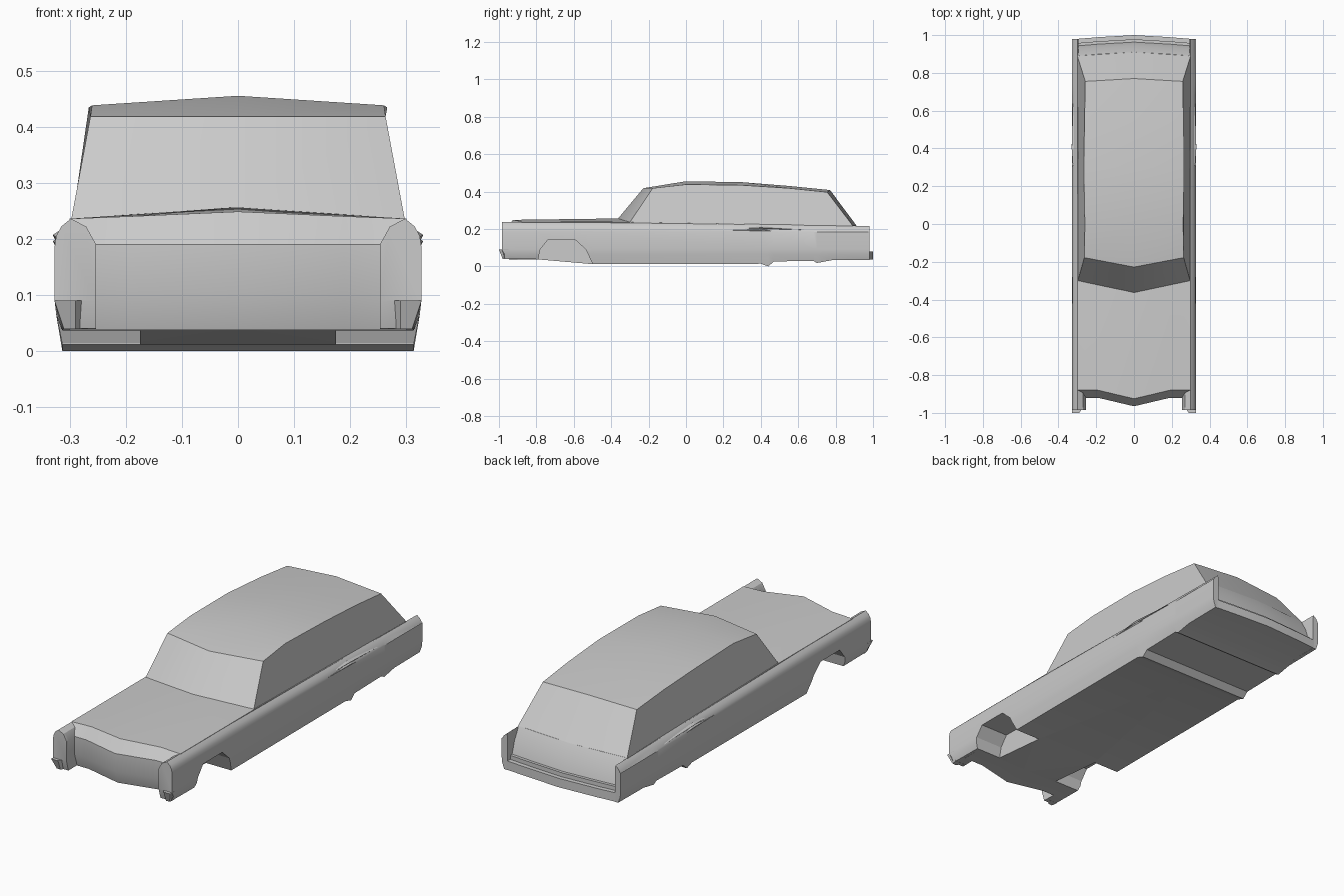
import bpy, bmesh, math

cube = bpy.data.objects.get("Cube")
if cube:
    bpy.data.objects.remove(cube)

paint = bpy.data.materials.new("plain_grey")
paint.use_nodes = True
GREY = (0.6, 0.6, 0.6, 1)
paint.diffuse_color = GREY
paint.node_tree.nodes["Principled BSDF"].inputs["Base Color"].default_value = GREY


def loft(name, rings, smooth=True):
    """Skin a row of closed rings and cap both ends."""
    bm = bmesh.new()
    rows = [[bm.verts.new(p) for p in ring] for ring in rings]
    n = len(rows[0])
    for a, b in zip(rows, rows[1:]):
        for i in range(n):
            j = (i + 1) % n
            bm.faces.new((a[i], a[j], b[j], b[i]))
    bm.faces.new(rows[0])
    bm.faces.new(rows[-1])
    bmesh.ops.recalc_face_normals(bm, faces=bm.faces)
    mesh = bpy.data.meshes.new(name)
    bm.to_mesh(mesh)
    bm.free()
    mesh.materials.append(paint)
    ob = bpy.data.objects.new(name, mesh)
    bpy.context.collection.objects.link(ob)
    if smooth:
        select(ob)
        bpy.ops.object.shade_smooth_by_angle(angle=math.radians(28))
    return ob


def select(ob):
    bpy.ops.object.select_all(action="DESELECT")
    ob.select_set(True)
    bpy.context.view_layer.objects.active = ob


def cut(ob, cutter):
    mod = ob.modifiers.new("arch", "BOOLEAN")
    mod.operation = "DIFFERENCE"
    mod.solver = "EXACT"
    mod.object = cutter
    select(ob)
    bpy.ops.object.modifier_apply(modifier=mod.name)


# Underside line (y, z), shared by the body and the fenders
UNDER = [(-0.8, 0.038), (-0.5, 0.012), (0.4, 0.014), (0.44, 0.0), (0.47, 0.026),
         (0.68, 0.03), (0.7, 0.018), (0.78, 0.033)]


# Main body: lengthwise outlines lofted across the width
def body_ring(x, front, crown, bow):
    upper = [(front + 0.02, 0.038), (front, 0.1), (front, 0.19), (front + 0.04, 0.236 + crown * 0.6),
             (-0.3, 0.236 + crown), (0.6, 0.22), (0.89 + bow, 0.22), (0.925 + bow, 0.16),
             (0.943 + bow, 0.1), (0.958 + bow, 0.1), (0.958 + bow, 0.08),
             (0.98 + bow, 0.08), (0.98 + bow, 0.036)]
    return [(x, y, z) for y, z in upper + UNDER[::-1]]


HALF = [(0.3, -0.92, 0, 0), (0.19, -0.92, 0.007, 0.009), (0, -0.965, 0.021, 0.02)]
body = loft("main_body", [body_ring(-x, *r) for x, *r in HALF]
            + [body_ring(x, *r) for x, *r in HALF[1::-1]])

# Cabin: side outline, centre outline, side outline
SIDE = [(0.297, -0.3, 0.236), (0.263, -0.178, 0.418), (0.26, 0, 0.438), (0.266, 0.3, 0.434),
        (0.262, 0.55, 0.418), (0.258, 0.755, 0.397), (0.3, 0.89, 0.22), (0.3, 0.3, 0.2)]
MID = [(0, -0.363, 0.256), (0, -0.228, 0.418), (0, 0, 0.455), (0, 0.3, 0.45),
       (0, 0.55, 0.43), (0, 0.77, 0.408), (0, 0.91, 0.22), (0, 0.3, 0.2)]
loft("cabin", [[(-x, y, z) for x, y, z in SIDE], MID, SIDE])

# Fenders: cross-sections lofted along the length, with wheel arches cut out
ARCH = [(-0.79, -0.05), (-0.79, 0.04), (-0.78, 0.09), (-0.74, 0.14), (-0.59, 0.14),
        (-0.535, 0.09), (-0.5, 0.014), (-0.49, -0.05)]
STATIONS = [(-0.985, 0.09)] + [(-0.97, 0.04)] + UNDER + [(0.98, 0.035)]


def fender_ring(side, y, low):
    rear = max(0, min(1, (y + 0.9) / 1.3))
    inner = 0.253 + 0.042 * rear
    lift = -0.02 * max(0, (y + 0.3) / 1.28)
    shape = [(inner, low), (inner, 0.19), (inner + (0.297 - inner) * 0.4, 0.222 + lift),
             (0.298, 0.236 + lift), (0.315, 0.222 + lift), (0.324, 0.205 + lift),
             (0.327, 0.185), (0.327, 0.092), (0.324 if low < 0.06 else 0.327, 0.091 if low > 0.06 else 0.065),
             (0.313, low)]
    return [(side * x, y, z) for x, z in shape]


for side, word in ((1, "left"), (-1, "right")):
    fender = loft(word + "_fender", [fender_ring(side, y, z) for y, z in STATIONS])
    cutter = loft("arch_cutter", [[(side * x, y, z) for y, z in ARCH] for x in (0.175, 0.4)], False)
    cutter.hide_render = True
    cut(fender, cutter)
    cut(body, cutter)
    bpy.data.objects.remove(cutter)

    # Small pointed guard under the fender tip
    loft(word + "_fender_guard", [
        [(side * x, y, 0.09) for x, y in ((0.29, -1), (0.327, -1), (0.327, -0.95), (0.253, -0.95))],
        [(side * x, y, 0.039) for x, y in ((0.29, -0.98), (0.31, -0.98), (0.315, -0.95), (0.265, -0.95))]], False)

    # Thin flank creases
    for start, peak, end, z in ((0.17, 0.42, 0.5, 0.192), (0.3, 0.4, 0.65, 0.203)):
        loft(word + "_flank_crease", [
            [(side * 0.318, start, z), (side * 0.318, peak, z + 0.012), (side * 0.318, end, z - 0.008)],
            [(side * 0.324, start + 0.02, z), (side * 0.33, peak, z + 0.004), (side * 0.324, end - 0.02, z - 0.008)]], False)
